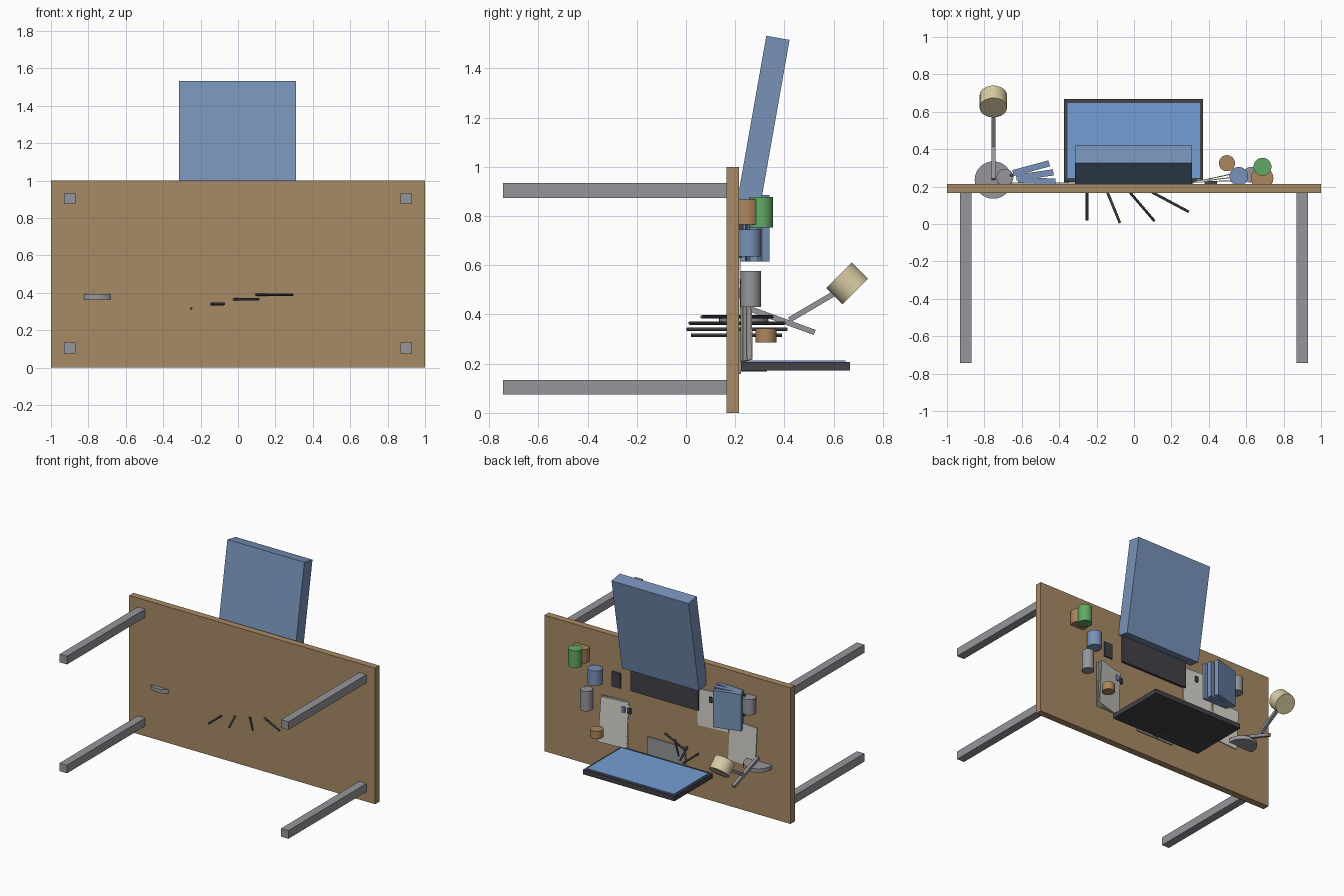
import bpy
import math
from mathutils import Vector, Matrix

if "Cube" in bpy.data.objects:
    bpy.data.objects.remove(bpy.data.objects["Cube"])


def lin(c):
    c /= 255
    return c / 12.92 if c <= 0.04045 else ((c + 0.055) / 1.055) ** 2.4


def material(name, r, g, b):
    m = bpy.data.materials.new(name)
    m.diffuse_color = (lin(r), lin(g), lin(b), 1)
    m.use_nodes = True
    m.node_tree.nodes["Principled BSDF"].inputs["Base Color"].default_value = m.diffuse_color
    return m


WOOD = material("wood", 167, 138, 101)
GREY = material("grey_metal", 150, 149, 154)
BLUE = material("dusty_blue", 120, 146, 184)
DARK = material("charcoal", 66, 66, 72)
SCREEN = material("screen_blue", 116, 158, 212)
PAPER = material("paper", 214, 213, 205)
CREAM = material("cream", 216, 204, 164)
GREEN = material("green", 98, 170, 100)
TAN = material("terracotta", 172, 134, 94)


def finish(name, mat):
    ob = bpy.context.object
    ob.name = name
    ob.data.materials.append(mat)
    return ob


def box(name, center, size, mat, rot=(0, 0, 0)):
    bpy.ops.mesh.primitive_cube_add(size=1, location=center,
                                    rotation=[math.radians(a) for a in rot])
    ob = finish(name, mat)
    ob.scale = size
    return ob


def span(name, x, y, z, mat):
    """Upright box given by its extents."""
    return box(name, [(a + b) / 2 for a, b in (x, y, z)],
               [b - a for a, b in (x, y, z)], mat)


def rod(name, a, b, r, mat, sides=32):
    """Cylinder from point a to point b."""
    a, b = Vector(a), Vector(b)
    q = (b - a).to_track_quat('Z', 'Y')
    bpy.ops.mesh.primitive_cylinder_add(vertices=sides, radius=r,
                                        depth=(b - a).length,
                                        location=(a + b) / 2,
                                        rotation=q.to_euler())
    ob = finish(name, mat)
    bpy.ops.object.shade_smooth_by_angle()
    return ob


def upright(name, x, y, z0, z1, r, mat):
    return rod(name, (x, y, z0), (x, y, z1), r, mat)


def bar(name, y0, z0, y1, z1, x, thick, mat):
    """Square arm lying in a plane of constant x."""
    ang = math.degrees(math.atan2(z1 - z0, y1 - y0))
    return box(name, (x, (y0 + y1) / 2, (z0 + z1) / 2),
               (thick, math.hypot(y1 - y0, z1 - z0), thick), mat, (ang, 0, 0))


# Desk slab and legs
span("desk_top", (-1, 1), (0.165, 0.215), (0, 1), WOOD)
for x in (-0.9, 0.9):
    for z in (0.104, 0.904):
        span("desk_leg", (x - 0.03, x + 0.03), (-0.743, 0.165),
             (z - 0.03, z + 0.03), GREY)

# Leaning chair back
tilt = math.radians(10)
up = Vector((0, -math.sin(-tilt), math.cos(tilt)))
top_mid = Vector((-0.002, 0.3735, 1.524))
box("chair_back", top_mid - up * 0.35, (0.626, 0.096, 0.70), BLUE, (-10, 0, 0))

# Monitor lying flat, with screen, neck and foot
span("monitor_body", (-0.373, 0.369), (0.224, 0.667), (0.172, 0.207), DARK)
span("monitor_screen", (-0.356, 0.353), (0.245, 0.648), (0.205, 0.213), SCREEN)
span("monitor_neck", (-0.02, 0.02), (0.215, 0.33), (0.168, 0.2), DARK)
span("monitor_foot", (-0.15, 0.16), (0.215, 0.223), (0.158, 0.335), GREY)

# Keyboard and pocket device
span("keyboard", (-0.26, 0.29), (0.215, 0.233), (0.64, 0.85), DARK)
span("pocket_device", (0.378, 0.445), (0.215, 0.227), (0.63, 0.74), DARK)

# Pens pushed through the slab
PENS = [(-0.251, 0.02, -0.251, 0.39, 0.315), (-0.075, 0.005, -0.24, 0.41, 0.34),
        (0.11, 0.015, -0.22, 0.40, 0.365), (0.293, 0.065, -0.24, 0.35, 0.39)]
for x0, y0, x1, y1, z in PENS:
    rod("pen", (x0, y0, z), (x1, y1, z), 0.007, DARK, 12)

# Desk lamp
LX = -0.752
upright("lamp_base", LX, 0.235, 0.365, 0.393, 0.1, GREY)
bar("lamp_lower_arm", 0.24, 0.43, 0.523, 0.327, LX, 0.022, GREY)
bar("lamp_upper_arm", 0.42, 0.378, 0.64, 0.507, LX, 0.022, GREY)
c = Vector((LX, 0.655, 0.526))
d = Vector((0, 0.7071, -0.7071)) * 0.047
rod("lamp_shade", c - d, c + d, 0.073, CREAM, 48)

# Books fanned on the left
for x, y, ang in ((-0.55, 0.298, 15), (-0.53, 0.262, 8), (-0.52, 0.231, -3)):
    box("book", (x, y, 0.75), (0.2, 0.033, 0.27), BLUE, (0, 0, ang))

# Loose sheets
box("sheet", (-0.37, 0.219, 0.67), (0.25, 0.006, 0.27), PAPER, (0, 3, 0))
box("sheet", (-0.615, 0.219, 0.49), (0.22, 0.006, 0.3), PAPER, (0, -3, 0))
for i in range(3):
    a = math.radians(2 + 5 * i)
    box("sheet", (0.32 + 0.1 * math.cos(a), 0.224 + 0.1 * math.sin(a), 0.38),
        (0.205, 0.005, 0.34), PAPER, (0, -2 * i, math.degrees(a)))

# Clips on the sheets
for x, y, z, mat in ((0.345, 0.235, 0.49, BLUE), (0.305, 0.225, 0.485, DARK),
                     (-0.36, 0.224, 0.745, DARK)):
    span("clip", (x - 0.012, x + 0.012), (y - 0.008, y + 0.008),
         (z - 0.02, z + 0.02), mat)

# Cups and pots
upright("pen_holder", -0.69, 0.25, 0.75, 0.865, 0.045, GREY)
rod("holder_pen", (-0.655, 0.26, 0.72), (-0.655, 0.26, 0.88), 0.01, DARK, 12)
upright("small_pot", 0.497, 0.325, 0.285, 0.342, 0.043, TAN)
upright("blue_cup", 0.56, 0.255, 0.635, 0.745, 0.05, BLUE)
upright("grey_can", 0.625, 0.263, 0.43, 0.577, 0.042, GREY)
upright("plant_pot", 0.685, 0.245, 0.765, 0.867, 0.06, TAN)
upright("plant", 0.687, 0.306, 0.753, 0.878, 0.048, GREEN)
